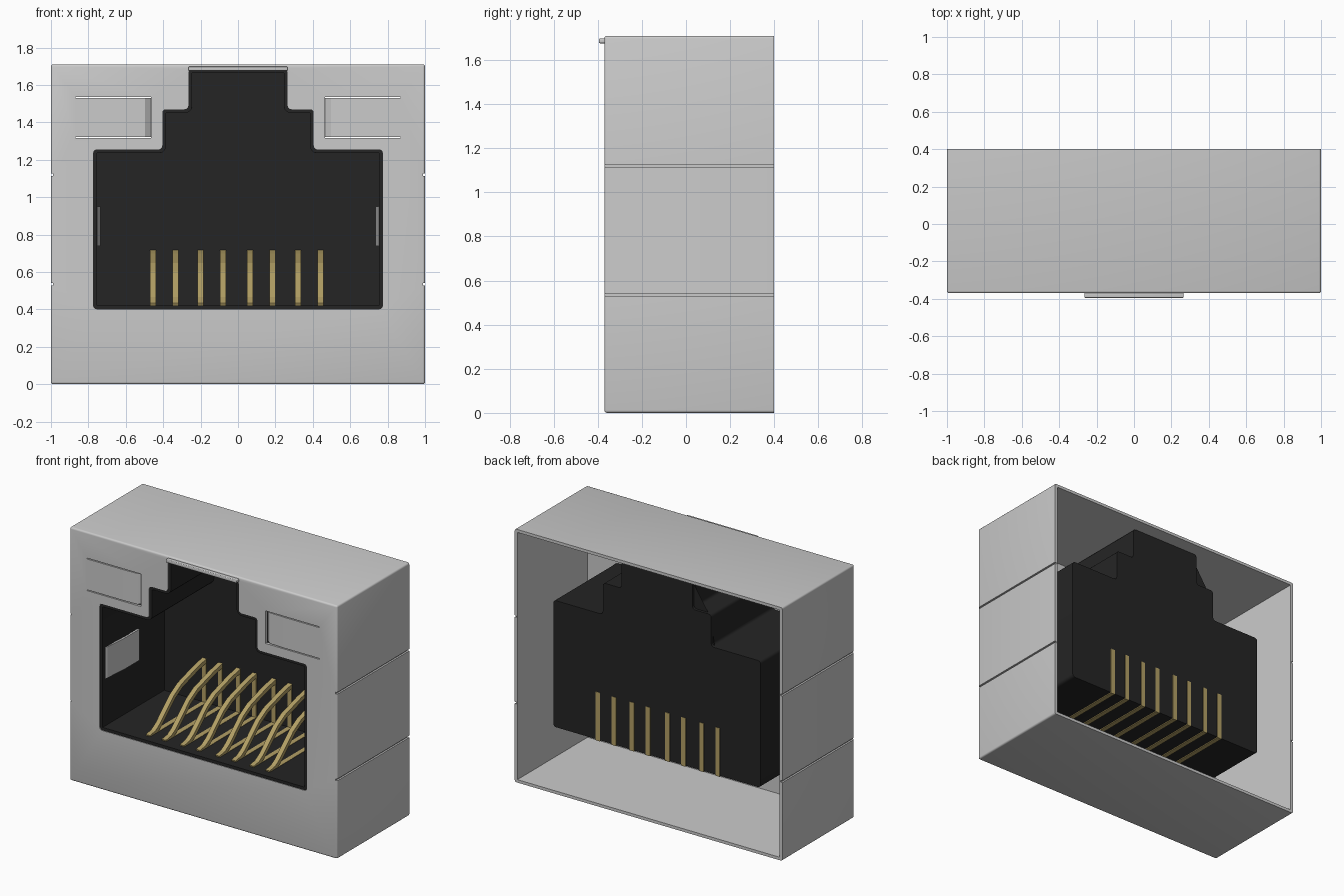
import bpy, bmesh
from mathutils import Vector

if "Cube" in bpy.data.objects:
    bpy.data.objects.remove(bpy.data.objects["Cube"])


def material(name, color):
    m = bpy.data.materials.new(name)
    m.diffuse_color = color
    m.use_nodes = True
    m.node_tree.nodes["Principled BSDF"].inputs["Base Color"].default_value = m.diffuse_color
    return m


black = material("black_plastic", (0.018, 0.018, 0.018, 1))
gold = material("gold_metal", (0.45, 0.35, 0.13, 1))


def finish(name, bm, mat=None):
    bmesh.ops.recalc_face_normals(bm, faces=bm.faces)
    me = bpy.data.meshes.new(name)
    bm.to_mesh(me)
    bm.free()
    ob = bpy.data.objects.new(name, me)
    bpy.context.collection.objects.link(ob)
    if mat:
        me.materials.append(mat)
    return ob


def box(name, lo, hi, bevel=0.0, open_y=None):
    """Box between two corners; edges on the plane y = open_y stay sharp."""
    bm = bmesh.new()
    bmesh.ops.create_cube(bm, size=1)
    for v in bm.verts:
        v.co = [lo[i] + (v.co[i] + 0.5) * (hi[i] - lo[i]) for i in range(3)]
    if bevel:
        edges = [e for e in bm.edges if open_y is None or
                 any(abs(v.co.y - open_y) > 1e-4 for v in e.verts)]
        bmesh.ops.bevel(bm, geom=edges, offset=bevel, segments=3, profile=0.5, affect='EDGES')
    return finish(name, bm)


def socket_prism(name, y0, y1, mat=None, open_front=False):
    """Stepped socket outline with rounded corners, extruded along y."""
    half = [(0.775, 0.40), (0.775, 1.255), (0.405, 1.255), (0.405, 1.47),
            (0.265, 1.47), (0.265, 1.685)]
    outline = half + [(-x, z) for x, z in reversed(half)]
    bm = bmesh.new()
    front = bm.faces.new([bm.verts.new((x, y0, z)) for x, z in outline])
    ext = bmesh.ops.extrude_face_region(bm, geom=[front], use_keep_orig=True)
    for v in ext["geom"]:
        if isinstance(v, bmesh.types.BMVert):
            v.co.y = y1
    edges = [e for e in bm.edges if abs(e.verts[0].co.y - e.verts[1].co.y) > 0.01]
    bmesh.ops.bevel(bm, geom=edges, offset=0.02, segments=3, profile=0.5, affect='EDGES')
    bmesh.ops.recalc_face_normals(bm, faces=bm.faces)
    if open_front:
        rim = [f for f in bm.faces if all(abs(v.co.y - y0) < 1e-4 for v in f.verts)]
        bmesh.ops.delete(bm, geom=rim, context='FACES_ONLY')
    return finish(name, bm, mat)


def ribbon(name, pts, thick, lo, hi, place, mat=None):
    """Flat bent strip: a 2D centre line with thickness, spanning lo..hi across."""
    pts = [Vector(p) for p in pts]
    bm = bmesh.new()
    rings = []
    for i, p in enumerate(pts):
        a = (p - pts[i - 1]).normalized() if i else None
        b = (pts[i + 1] - p).normalized() if i < len(pts) - 1 else None
        a, b = a or b, b or a
        n1, n2 = Vector((-a.y, a.x)), Vector((-b.y, b.x))
        m = (n1 + n2).normalized()
        off = m * (thick / 2 / max(m.dot(n1), 0.4))
        rings.append([bm.verts.new(place(q, w)) for q, w in
                      ((p + off, lo), (p + off, hi), (p - off, hi), (p - off, lo))])
    for r, s in zip(rings, rings[1:]):
        for k in range(4):
            bm.faces.new((r[k], r[(k + 1) % 4], s[(k + 1) % 4], s[k]))
    bm.faces.new(rings[0])
    bm.faces.new(rings[-1])
    return finish(name, bm, mat)


def apply_modifiers(ob):
    bpy.context.view_layer.objects.active = ob
    for m in list(ob.modifiers):
        bpy.ops.object.modifier_apply(modifier=m.name)


def smooth(ob):
    bpy.ops.object.select_all(action='DESELECT')
    ob.select_set(True)
    bpy.context.view_layer.objects.active = ob
    bpy.ops.object.shade_smooth_by_angle(angle=0.6)


# Metal shell: thin box open at the back, with socket opening, light windows and side seams
shell = box("metal_shell", (-1, -0.37, 0), (1, 0.40, 1.71), 0.012, open_y=0.40)
cutters = [box("cut_inside", (-0.98, -0.35, 0.02), (0.98, 0.6, 1.69)),
           socket_prism("cut_opening", -0.5, -0.3)]
for s in (-1, 1):
    xs = sorted((s * 0.465, s * 0.87))
    cutters.append(box("cut_window", (xs[0], -0.5, 1.315), (xs[1], -0.3, 1.535)))
    xs = sorted((s * 0.988, s * 1.05))
    for z in (0.535, 1.12):
        cutters.append(box("cut_seam", (xs[0], -0.45, z - 0.006), (xs[1], 0.5, z + 0.006)))
for c in cutters:
    c.hide_render = True
    mod = shell.modifiers.new("cut", 'BOOLEAN')
    mod.operation, mod.solver, mod.object = 'DIFFERENCE', 'EXACT', c
apply_modifiers(shell)
for c in cutters:
    bpy.data.objects.remove(c)
smooth(shell)

# Folded lip above the opening
smooth(box("top_lip", (-0.265, -0.395, 1.676), (0.265, -0.36, 1.698), 0.005))

# Black plastic housing: closed at the back, walls thickened inward
housing = socket_prism("housing", -0.366, 0.31, black, open_front=True)
sol = housing.modifiers.new("wall", 'SOLIDIFY')
sol.thickness, sol.offset, sol.use_even_offset = 0.02, -1, True
apply_modifiers(housing)
smooth(housing)

# Spring tabs on both sides: light covers and contacts reaching into the socket
for s, side in ((-1, "left"), (1, "right")):
    flat = lambda q, w, s=s: (s * q.x, q.y, w)
    ribbon("light_cover_" + side, [(0.872, -0.36), (0.60, -0.36), (0.50, -0.356), (0.472, -0.335)],
           0.02, 1.321, 1.529, flat)
    ribbon("ground_tab_" + side, [(0.775, -0.36), (0.755, -0.32), (0.742, -0.15), (0.742, 0.0)],
           0.014, 0.74, 0.95, flat)

# Gold contact pins: along the floor, up the back wall, then sloping down to the front
path = [(-0.30, 0.408), (0.30, 0.408), (0.30, 0.705), (0.20, 0.685), (0.03, 0.635),
        (-0.05, 0.59), (-0.20, 0.455), (-0.25, 0.425), (-0.31, 0.415)]
for i, x in enumerate((-0.455, -0.335, -0.20, -0.08, 0.065, 0.185, 0.32, 0.44)):
    ribbon(f"contact_pin_{i + 1}", path, 0.028, x - 0.016, x + 0.016,
           lambda q, w: (w, q.x, q.y), gold)
